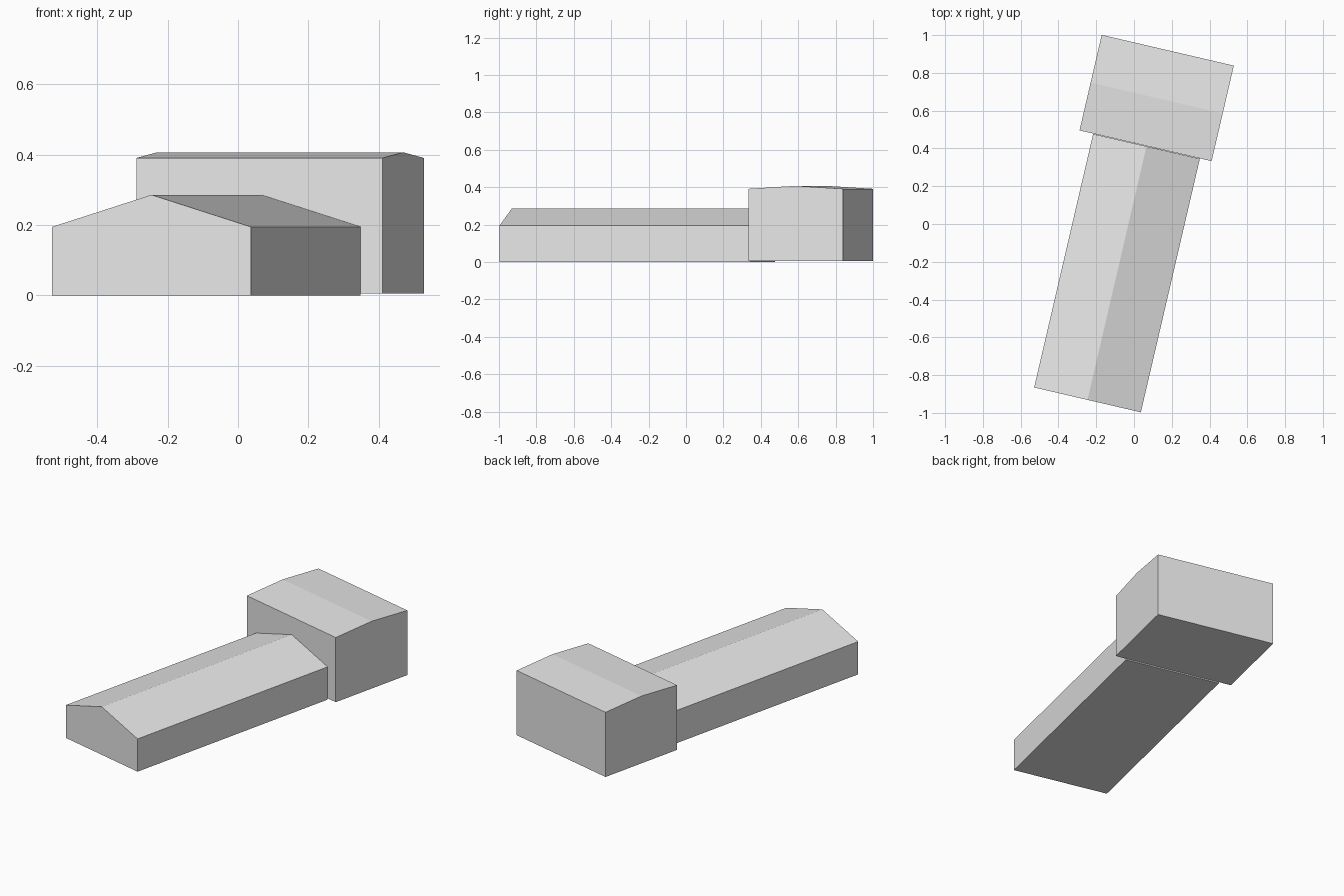
import bpy
import bmesh
from math import radians
from mathutils import Matrix, Vector

cube = bpy.data.objects.get("Cube")
if cube:
    bpy.data.objects.remove(cube, do_unlink=True)

# One plain grey for walls and roofs
grey = bpy.data.materials.new("light_grey")
grey.use_nodes = True
colour = (0.8, 0.8, 0.8, 1)
grey.diffuse_color = colour
grey.node_tree.nodes["Principled BSDF"].inputs["Base Color"].default_value = colour


def gabled_block(name, centre, span, length, base, eave, ridge, turn):
    """Extrude a gable profile along its ridge, then turn it about z."""
    bm = bmesh.new()
    half = span / 2
    profile = [(-half, base), (half, base), (half, eave), (0, ridge), (-half, eave)]
    gable = bm.faces.new([bm.verts.new((x, -length / 2, z)) for x, z in profile])
    result = bmesh.ops.extrude_face_region(bm, geom=[gable])
    far_end = [v for v in result["geom"] if isinstance(v, bmesh.types.BMVert)]
    bmesh.ops.translate(bm, verts=far_end, vec=Vector((0, length, 0)))
    bmesh.ops.recalc_face_normals(bm, faces=bm.faces)
    bm.transform(Matrix.Translation((*centre, 0)) @ Matrix.Rotation(radians(turn), 4, "Z"))
    mesh = bpy.data.meshes.new(name)
    bm.to_mesh(mesh)
    bm.free()
    mesh.materials.append(grey)
    obj = bpy.data.objects.new(name, mesh)
    bpy.context.collection.objects.link(obj)
    return obj


site_turn = -13.1

# Long low hall, ridge running along its length
gabled_block("long_hall", (-0.09, -0.26), 0.58, 1.378, 0, 0.195, 0.286, site_turn)

# Taller end block, shallow ridge running across the hall
gabled_block("end_block", (0.12, 0.667), 0.519, 0.718, 0.006, 0.391, 0.407, site_turn + 90)
